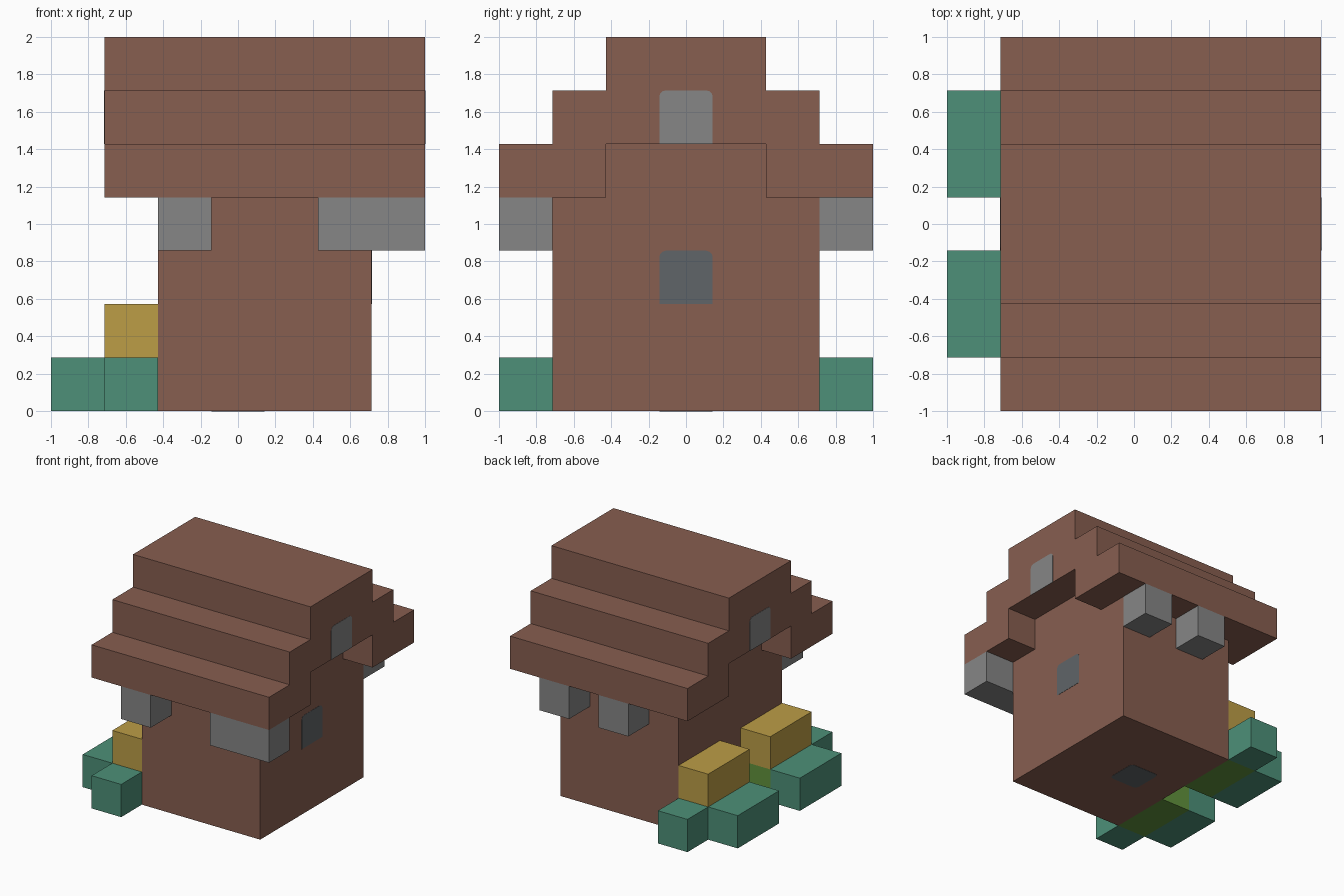
import bpy
import bmesh
from mathutils import Matrix, Vector

U = 2 / 7  # everything sits on a seven-cell grid

cube = bpy.data.objects.get("Cube")
if cube:
    bpy.data.objects.remove(cube, do_unlink=True)


def linear(c):
    c /= 255
    return c / 12.92 if c <= 0.04045 else ((c + 0.055) / 1.055) ** 2.4


def material(name, *rgb):
    colour = (*[linear(c) for c in rgb], 1)
    mat = bpy.data.materials.new(name)
    mat.use_nodes = True
    mat.diffuse_color = colour
    node = next(n for n in mat.node_tree.nodes if n.type == 'BSDF_PRINCIPLED')
    node.inputs["Base Color"].default_value = colour
    node.inputs["Roughness"].default_value = 0.9
    return mat


brown = material("brown_wood", 135, 94, 80)
grey = material("grey_stone", 134, 134, 134)
glass = material("dark_glass", 96, 101, 104)
teal = material("teal_leaves", 77, 144, 120)
yellow = material("yellow_straw", 188, 157, 70)
green = material("grass_green", 97, 146, 60)


def finish(bm, name, mat):
    bmesh.ops.recalc_face_normals(bm, faces=bm.faces)
    mesh = bpy.data.meshes.new(name)
    bm.to_mesh(mesh)
    bm.free()
    mesh.materials.append(mat)
    obj = bpy.data.objects.new(name, mesh)
    bpy.context.collection.objects.link(obj)
    return obj


def block(name, mat, x, y, z):
    """Box given by its (low, high) grid lines on each axis."""
    low = Vector((x[0], y[0], z[0])) * U - Vector((1, 1, 0))
    high = Vector((x[1], y[1], z[1])) * U - Vector((1, 1, 0))
    bm = bmesh.new()
    size = Matrix.Diagonal((high - low).to_4d())
    bmesh.ops.create_cube(bm, size=1, matrix=Matrix.Translation((low + high) / 2) @ size)
    return finish(bm, name, mat)


def stepped(name, half, x):
    """Mirror half a (y, z) profile and extrude it between two x grid lines."""
    outline = half + [(-y, z) for y, z in reversed(half)]
    bm = bmesh.new()
    face = bm.faces.new([bm.verts.new((x[0] * U - 1, y * U, z * U)) for y, z in outline])
    out = bmesh.ops.extrude_face_region(bm, geom=[face])["geom"]
    moved = [v for v in out if isinstance(v, bmesh.types.BMVert)]
    bmesh.ops.translate(bm, verts=moved, vec=((x[1] - x[0]) * U, 0, 0))
    return finish(bm, name, brown)


def pane(name, mat, centre, normal, all_round=False):
    """Thin one-cell plate with rounded corners lying on a surface."""
    normal = Vector(normal)
    across = Vector((0, 1, 0))
    up = Vector((0, 0, 1)) if abs(normal.x) > 0.5 else Vector((1, 0, 0))
    h = U / 2
    bm = bmesh.new()
    verts = [bm.verts.new(Vector(centre) + across * a * h + up * b * h)
             for a, b in ((-1, -1), (1, -1), (1, 1), (-1, 1))]
    bm.faces.new(verts)
    bmesh.ops.bevel(bm, geom=verts if all_round else verts[2:], offset=0.035,
                    segments=3, profile=0.5, affect='VERTICES')
    out = bmesh.ops.extrude_face_region(bm, geom=bm.faces[:])["geom"]
    moved = [v for v in out if isinstance(v, bmesh.types.BMVert)]
    bmesh.ops.translate(bm, verts=moved, vec=normal * 0.002)
    return finish(bm, name, mat)


# House body with a raised gable, and the stepped roof over it
stepped("house_body", [(2.5, 0), (2.5, 4), (1.5, 4), (1.5, 5)], (2, 6))
stepped("roof", [(1.5, 5), (1.5, 4), (3.5, 4), (3.5, 5),
                 (2.5, 5), (2.5, 6), (1.5, 6), (1.5, 7)], (1, 7))

# Windows and the floor tile
pane("gable_window_left", grey, (1, 0, 5.5 * U), (1, 0, 0))
pane("gable_window_right", grey, (U - 1, 0, 5.5 * U), (-1, 0, 0))
pane("wall_window", glass, (6 * U - 1, 0, 2.5 * U), (1, 0, 0))
pane("floor_tile", glass, (0, 0, 0), (0, 0, -1), True)

# Stone blocks under the eaves
for name, x, y in (("front_right", (2, 3), 0), ("front_left", (5, 7), 0),
                   ("back_right", (3, 4), 6), ("back_left", (5, 6), 6)):
    block(name + "_eave_stone", grey, x, (y, y + 1), (3, 4))

# Planting beds on either side of the entrance path
for side, bed, corner in (("front", (1, 3), (0, 1)), ("back", (4, 6), (6, 7))):
    block(side + "_grass_bed", green, (1, 2), bed, (0, 1))
    block(side + "_straw_bale", yellow, (1, 2), bed, (1, 2))
    block(side + "_hedge", teal, (0, 1), bed, (0, 1))
    block(side + "_corner_hedge", teal, (1, 2), corner, (0, 1))
